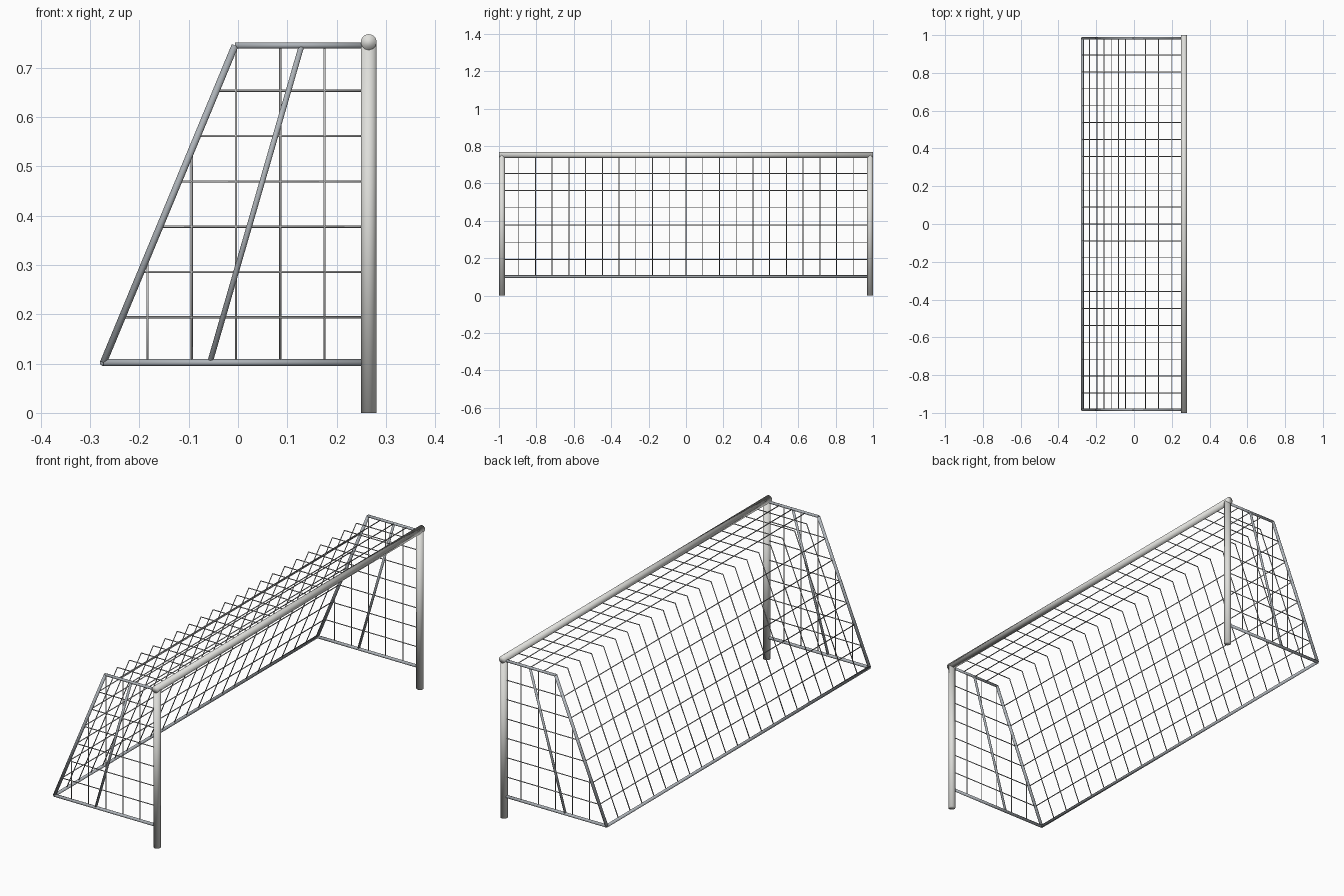
import bpy, bmesh
from mathutils import Vector, Matrix

cube = bpy.data.objects.get("Cube")
if cube:
    bpy.data.objects.remove(cube, do_unlink=True)


def material(name, rgb):
    m = bpy.data.materials.new(name)
    m.use_nodes = True
    m.diffuse_color = (*rgb, 1)
    m.node_tree.nodes["Principled BSDF"].inputs["Base Color"].default_value = (*rgb, 1)
    return m


WHITE = material("post white", (0.74, 0.74, 0.71))
STEEL = material("frame steel", (0.42, 0.45, 0.48))
CORD = material("net cord", (0.55, 0.55, 0.55))


def rods(name, lines, radius, sides, mat):
    """Round bars between pairs of points, joined in one smooth mesh."""
    bm = bmesh.new()
    for a, b in lines:
        a, b = Vector(a), Vector(b)
        d = b - a
        spin = d.to_track_quat('Z', 'Y').to_matrix().to_4x4()
        bmesh.ops.create_cone(bm, cap_ends=True, segments=sides,
                              radius1=radius, radius2=radius, depth=d.length,
                              matrix=Matrix.Translation((a + b) / 2) @ spin)
    for f in bm.faces:
        f.smooth = True
    mesh = bpy.data.meshes.new(name)
    bm.to_mesh(mesh)
    bm.free()
    mesh.materials.append(mat)
    obj = bpy.data.objects.new(name, mesh)
    bpy.context.collection.objects.link(obj)


# Main dimensions
POST_R, TUBE_R, CORD_R = 0.016, 0.007, 0.0022
MOUTH, BEND, REAR = 0.265, -0.006, -0.273
TOP, LOW, BAR = 0.745, 0.102, 0.752
SIDE = 0.984
ROWS, COLS, ROOF, BAYS = 7, 6, 4, 22


def slope_x(z):
    return REAR + (BEND - REAR) * (z - LOW) / (TOP - LOW)


def slope_z(x):
    return min(TOP, LOW + (TOP - LOW) * (x - REAR) / (BEND - REAR))


# Crossbar and rear ground bar
rods("crossbar", [((MOUTH, -1, BAR), (MOUTH, 1, BAR))], POST_R, 24, WHITE)
rods("rear_bar", [((REAR, -SIDE, LOW), (REAR, SIDE, LOW))], TUBE_R, 16, STEEL)

for label, y in (("right", -SIDE), ("left", SIDE)):
    # Post and side frame
    rods(label + "_post", [((MOUTH, y, 0), (MOUTH, y, BAR))], POST_R, 24, WHITE)
    rods(label + "_top_bar", [((BEND, y, TOP), (MOUTH, y, TOP))], TUBE_R * 0.9, 16, STEEL)
    rods(label + "_slope_bar", [((REAR, y, LOW), (BEND, y, TOP))], TUBE_R, 16, STEEL)
    rods(label + "_bottom_bar", [((REAR, y, LOW), (MOUTH, y, LOW))], TUBE_R, 16, STEEL)
    rods(label + "_brace", [((-0.057, y, LOW), (0.129, y, TOP))], TUBE_R * 0.8, 16, STEEL)

    # Side net
    cords = []
    for i in range(1, ROWS):
        z = LOW + (TOP - LOW) * i / ROWS
        cords.append(((slope_x(z), y, z), (MOUTH, y, z)))
    for i in range(1, COLS):
        x = MOUTH + (REAR - MOUTH) * i / COLS
        cords.append(((x, y, LOW), (x, y, slope_z(x))))
    rods(label + "_net", cords, CORD_R, 8, CORD)

# Roof and rear net: cords running across the goal
cords = []
for i in range(1, ROOF):
    x = MOUTH + (BEND - MOUTH) * i / ROOF
    cords.append(((x, -SIDE, TOP), (x, SIDE, TOP)))
for i in range(1, ROWS):
    z = LOW + (TOP - LOW) * i / ROWS
    cords.append(((slope_x(z), -SIDE, z), (slope_x(z), SIDE, z)))
rods("cross_net", cords, CORD_R, 8, CORD)

# Roof and rear net: cords running from crossbar to rear bar
cords = []
for i in range(1, BAYS):
    y = -SIDE + 2 * SIDE * i / BAYS
    cords.append(((MOUTH, y, TOP), (BEND, y, TOP)))
    cords.append(((BEND, y, TOP), (REAR, y, LOW)))
rods("length_net", cords, CORD_R, 8, CORD)
